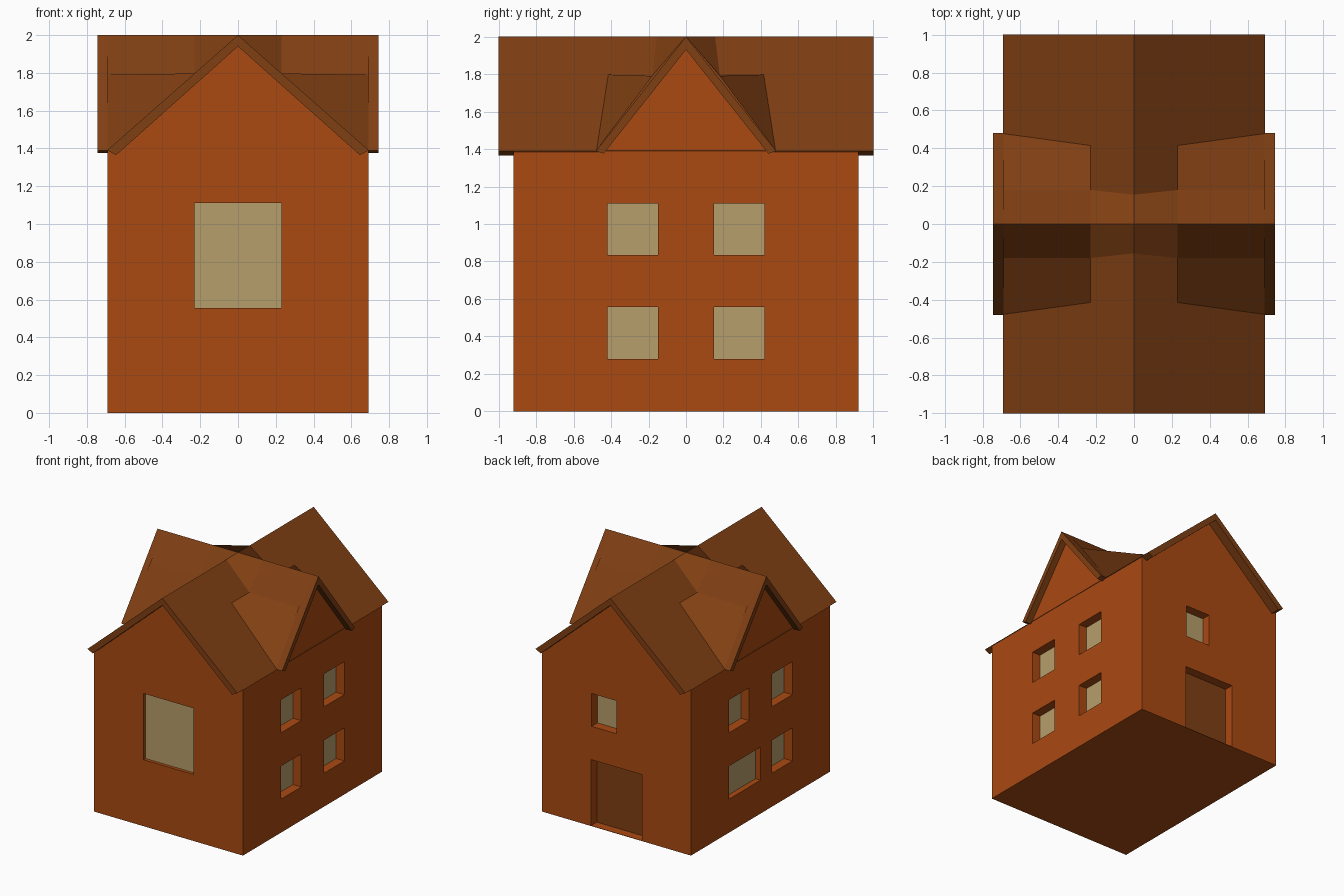
import bpy, bmesh
from mathutils import Vector

if "Cube" in bpy.data.objects:
    bpy.data.objects.remove(bpy.data.objects["Cube"])


def material(name, rgb):
    m = bpy.data.materials.new(name)
    m.diffuse_color = (*rgb, 1)
    m.use_nodes = True
    m.node_tree.nodes["Principled BSDF"].inputs["Base Color"].default_value = m.diffuse_color
    return m


WALL = material("rust wall", (0.40, 0.068, 0.006))
ROOF = material("brown roof", (0.215, 0.05, 0.0065))
GLASS = material("pale window", (0.475, 0.343, 0.145))


def finish(name, bm, mat):
    me = bpy.data.meshes.new(name)
    bm.to_mesh(me)
    bm.free()
    ob = bpy.data.objects.new(name, me)
    bpy.context.collection.objects.link(ob)
    me.materials.append(mat)
    return ob


def add_prism(bm, profile, a, b, axis):
    """Extrude a (side, z) profile from a to b along axis 'x' or 'y'."""
    def put(s, z, t):
        return bm.verts.new((s, t, z) if axis == 'y' else (t, s, z))
    lo = [put(s, z, a) for s, z in profile]
    hi = [put(s, z, b) for s, z in profile]
    n = len(profile)
    bm.faces.new(lo)
    bm.faces.new(hi[::-1])
    for i in range(n):
        j = (i + 1) % n
        bm.faces.new((lo[j], lo[i], hi[i], hi[j]))


def prism(name, profile, spans, axis, mat):
    bm = bmesh.new()
    for a, b in spans:
        add_prism(bm, profile, a, b, axis)
    bmesh.ops.recalc_face_normals(bm, faces=bm.faces)
    return finish(name, bm, mat)


def box_mesh(bm, lo, hi):
    add_prism(bm, [(lo[0], lo[2]), (hi[0], lo[2]), (hi[0], hi[2]), (lo[0], hi[2])],
              lo[1], hi[1], 'y')


def chevron(w, h, iw, ih, ia):
    """Roof section: outer slope from apex to (w,h), underside from (iw,ih) to apex ia."""
    return [(0, 2), (w, h), (iw, ih), (0, ia), (-iw, ih), (-w, h)]


WX, WY = 0.69, 0.92

# House body with gabled front and back
body = prism("house_walls", [(-WX, 0), (WX, 0), (WX, 1.385), (0, 1.965), (-WX, 1.385)],
             [(-WY, WY)], 'y', WALL)

# Openings: wall, low/high position along wall, low/high z, depth, fill
LOW, HIGH = (0.28, 0.556), (0.835, 1.11)
openings = [
    ('front', -0.23, 0.23, 0.556, 1.11, 0.03, GLASS, "front_window"),
    ('back', 0.0, 0.23, *HIGH, 0.08, GLASS, "back_window"),
    ('back', -0.235, 0.235, 0.003, 0.556, 0.08, ROOF, "door"),
    ('left', 0.0, 0.42, *LOW, 0.05, GLASS, "left_wide_window"),
    ('left', -0.42, -0.15, *LOW, 0.08, GLASS, "left_low_window"),
]
for y0, y1 in ((-0.42, -0.15), (0.15, 0.42)):
    openings.append(('left', y0, y1, *HIGH, 0.08, GLASS, "left_high_window"))
    for z in (LOW, HIGH):
        openings.append(('right', y0, y1, *z, 0.08, GLASS, "right_window"))


def wall_box(bm, wall, a, b, z0, z1, d0, d1):
    """Box reaching from depth d0 to d1 (inward) on the chosen wall."""
    sign = 1 if wall in ('right', 'back') else -1
    w = WX if wall in ('left', 'right') else WY
    p, q = sorted((sign * (w - d0), sign * (w - d1)))
    if wall in ('left', 'right'):
        box_mesh(bm, (p, a, z0), (q, b, z1))
    else:
        box_mesh(bm, (a, p, z0), (b, q, z1))


cut = bmesh.new()
for wall, a, b, z0, z1, d, mat, name in openings:
    wall_box(cut, wall, a, b, z0, z1, -0.05, d)
    pane = bmesh.new()
    wall_box(pane, wall, a, b, z0, z1, d - 0.003, d + 0.003)
    bmesh.ops.recalc_face_normals(pane, faces=pane.faces)
    finish(name, pane, mat)
bmesh.ops.recalc_face_normals(cut, faces=cut.faces)
cutter = finish("opening_cutter", cut, WALL)
cutter.hide_render = True
mod = body.modifiers.new("openings", 'BOOLEAN')
mod.operation, mod.solver, mod.object = 'DIFFERENCE', 'EXACT', cutter
bpy.context.view_layer.objects.active = body
bpy.ops.object.modifier_apply(modifier=mod.name)
bpy.data.objects.remove(cutter)

# Main roof, ridge running front to back
prism("main_roof", chevron(0.693, 1.39, 0.645, 1.365, 1.94), [(-1, 1)], 'y', ROOF)

# Side gable walls
prism("side_gables", [(-0.46, 1.38), (0.46, 1.38), (0, 1.96)], [(-WX, WX)], 'x', WALL)

# Cross roof overhangs at both sides
prism("cross_roof_ends", chevron(0.48, 1.39, 0.44, 1.375, 1.93),
      [(-0.745, -0.66), (0.66, 0.745)], 'x', ROOF)

# Cross roof top, one quarter mirrored four ways, stepped where it meets the main roof
F, G, H = (0, 0, 2), (0.23, 0, 2), (0.69, 0, 2)
A, B, C = (0.69, 0.18, 1.79), (0.23, 0.18, 1.797), (0.23, 0.415, 1.797)
D, E = (0.69, 0.478, 1.392), (0, 0.155, 2)
bm = bmesh.new()
for sx in (1, -1):
    for sy in (1, -1):
        for quad in ((G, B, E, F), (G, H, A, B), (A, B, C, D)):
            f = bm.faces.new([bm.verts.new(Vector((x * sx, y * sy, z))) for x, y, z in quad])
            f.normal_update()
            if f.normal.z < 0:
                f.normal_flip()
finish("cross_roof_top", bm, ROOF)
